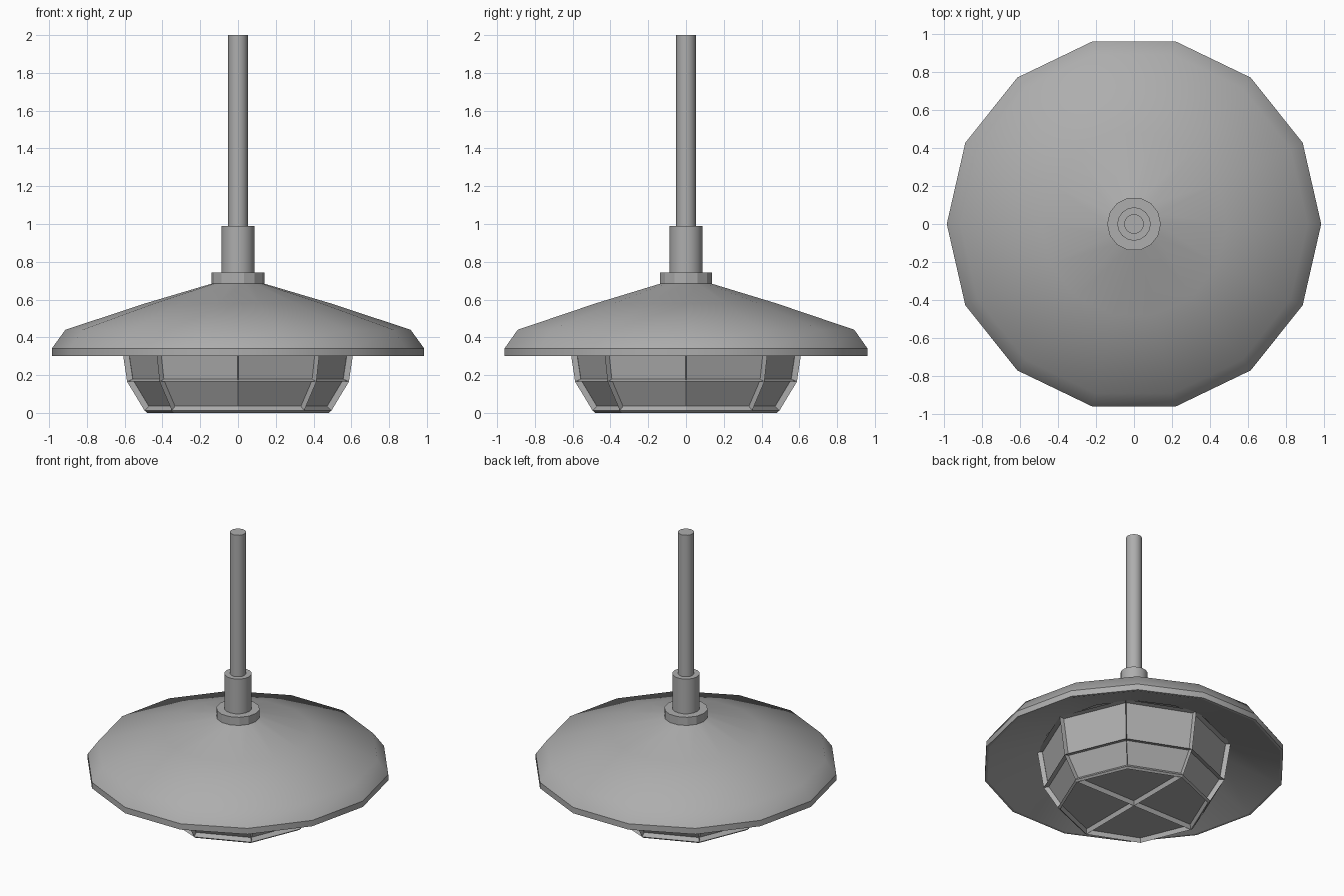
import bpy
import bmesh
import math

if "Cube" in bpy.data.objects:
    bpy.data.objects.remove(bpy.data.objects["Cube"], do_unlink=True)

metal = bpy.data.materials.new("grey_metal")
metal.use_nodes = True
GREY = (0.42, 0.42, 0.42, 1)
metal.diffuse_color = GREY
for node in metal.node_tree.nodes:
    if node.type == 'BSDF_PRINCIPLED':
        node.inputs["Base Color"].default_value = GREY


def make_object(name, verts, faces, smooth_angle=None):
    mesh = bpy.data.meshes.new(name)
    mesh.from_pydata(verts, [], faces)
    mesh.materials.append(metal)
    obj = bpy.data.objects.new(name, mesh)
    bpy.context.collection.objects.link(obj)
    if smooth_angle:
        bpy.ops.object.select_all(action='DESELECT')
        obj.select_set(True)
        bpy.context.view_layer.objects.active = obj
        bpy.ops.object.shade_smooth_by_angle(angle=math.radians(smooth_angle))
    return obj


def lathe(profile, sides):
    """Rings of faces through (radius, height) points."""
    verts, faces = [], []
    for r, z in profile:
        for j in range(sides):
            a = 2 * math.pi * j / sides
            verts.append((r * math.cos(a), r * math.sin(a), z))
    for i in range(len(profile) - 1):
        for j in range(sides):
            k = (j + 1) % sides
            low, high = i * sides, (i + 1) * sides
            faces.append((low + j, low + k, high + k, high + j))
    return verts, faces


def turned(name, profile, sides, smooth_angle=None):
    """Closed turned solid with flat caps."""
    verts, faces = lathe(profile, sides)
    faces.append(tuple(reversed(range(sides))))
    faces.append(tuple(range(len(verts) - sides, len(verts))))
    return make_object(name, verts, faces, smooth_angle)


# Shade: sloping top, upright rim with a lip, and shallow lining underneath
SHADE_SIDES = 14
make_object("shade_top", *lathe([(0.985, 0.342), (0.914, 0.44), (0.49, 0.58),
                                 (0.13, 0.687)], SHADE_SIDES), 60)
make_object("shade_rim", *lathe([(0.968, 0.30), (0.985, 0.30),
                                 (0.985, 0.342)], SHADE_SIDES), 30)
make_object("shade_lining", *lathe([(0.58, 0.45), (0.968, 0.30)],
                                   SHADE_SIDES), 30)

# Hanging pole and its fittings
turned("shade_flange", [(0.141, 0.68), (0.141, 0.742)], SHADE_SIDES)
turned("pole_socket", [(0.088, 0.74), (0.088, 0.99)], 16, 30)
turned("pole", [(0.052, 0.98), (0.052, 2.0)], 16, 30)

# Eight-sided lamp body with four panels below
SIDES = 8
verts, faces = lathe([(0.48, 0), (0.495, 0.012), (0.587, 0.165),
                      (0.628, 0.435)], SIDES)
verts.append((0, 0, 0))
centre = len(verts) - 1
for j in range(0, SIDES, 2):
    faces.append((centre, (j + 2) % SIDES, j + 1, j))
lamp = make_object("lamp_body", verts, faces)

# Sink every panel to leave raised bars; the narrow bottom edge stays whole
bm = bmesh.new()
bm.from_mesh(lamp.data)
panels = [f for f in bm.faces if f.calc_area() > 0.02]
bmesh.ops.inset_individual(bm, faces=panels, thickness=0.01, depth=-0.03,
                           use_even_offset=True)
bm.to_mesh(lamp.data)
bm.free()
